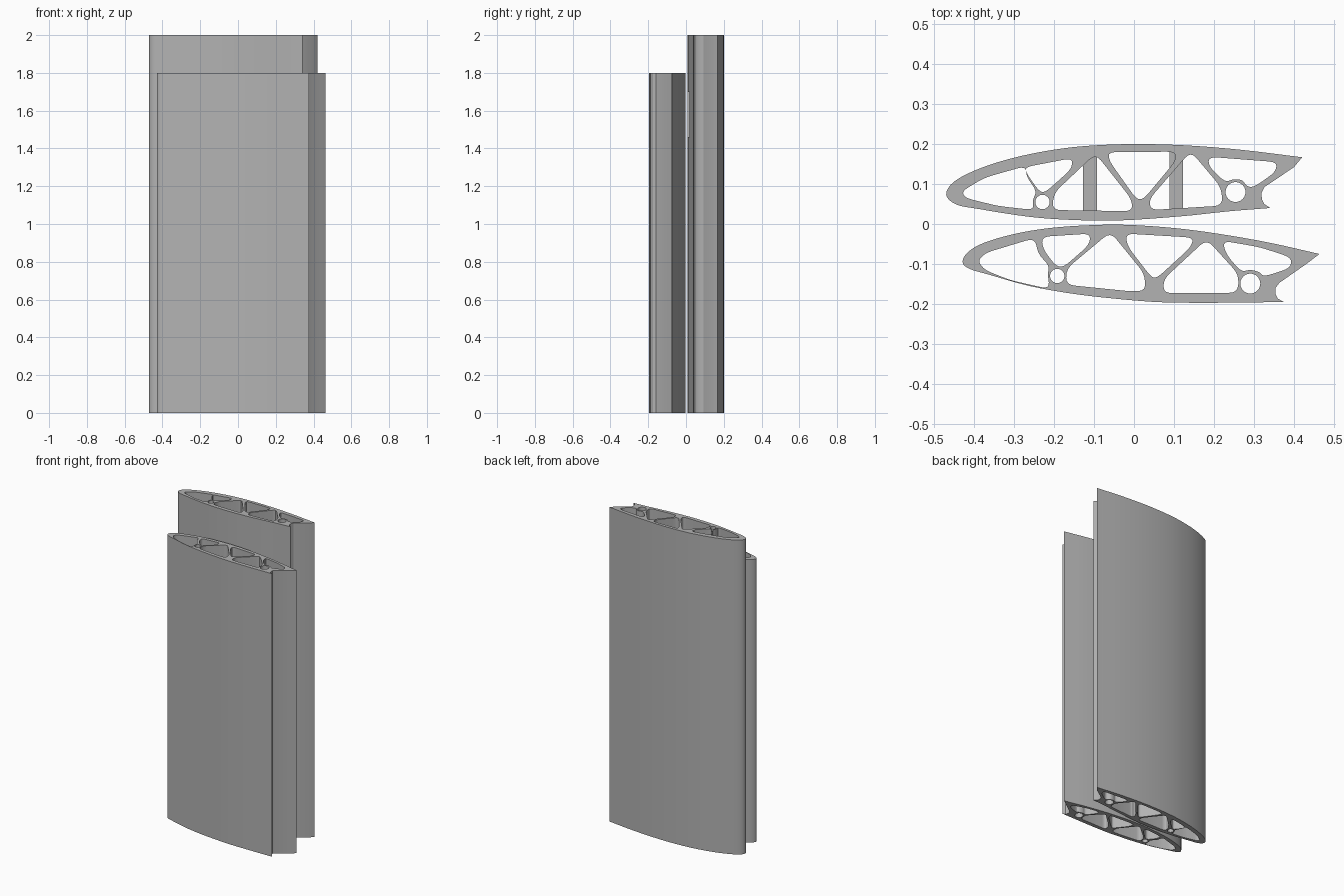
import bpy
import math
from mathutils import Vector

UNIT = 0.001  # profile points are given in thousandths

start_cube = bpy.data.objects.get("Cube")
if start_cube:
    bpy.data.objects.remove(start_cube, do_unlink=True)

grey = bpy.data.materials.new("plain_grey")
grey.use_nodes = True
grey_value = (0.45, 0.45, 0.45, 1)
grey.diffuse_color = grey_value
grey.node_tree.nodes["Principled BSDF"].inputs["Base Color"].default_value = grey_value


def smooth_path(points, steps=4):
    """Pass a smooth open path through the points."""
    pts = [Vector(p) for p in points]
    pts = [pts[0] * 2 - pts[1]] + pts + [pts[-1] * 2 - pts[-2]]
    path = []
    for a, b, c, d in zip(pts, pts[1:], pts[2:], pts[3:]):
        for i in range(steps):
            t = i / steps
            path.append(b + (c - a) * (t / 2)
                        + (a * 2 - b * 5 + c * 4 - d) * (t * t / 2)
                        + (b * 3 - a - c * 3 + d) * (t ** 3 / 2))
    return path + [pts[-2]]


def rounded(corners, reach=22, steps=4):
    """Round every corner of a closed polygon."""
    pts = [Vector(p) for p in corners]
    path = []
    for i, corner in enumerate(pts):
        before, after = pts[i - 1] - corner, pts[(i + 1) % len(pts)] - corner
        start = corner + before.normalized() * min(reach, before.length * 0.45)
        end = corner + after.normalized() * min(reach, after.length * 0.45)
        for k in range(steps + 1):
            t = k / steps
            path.append(start * (1 - t) ** 2 + corner * (2 * t * (1 - t)) + end * t * t)
    return path


def circle(centre, radius, sides=24):
    angles = [math.tau * i / sides for i in range(sides)]
    return [Vector(centre) + Vector((math.cos(a), math.sin(a))) * radius for a in angles]


def finish(obj):
    obj.data.materials.clear()
    obj.data.materials.append(grey)


def extrude_profile(name, loops, height):
    """Fill an outline with holes and extrude it upwards from the ground."""
    curve = bpy.data.curves.new(name + "_profile", "CURVE")
    curve.dimensions = "2D"
    curve.fill_mode = "BOTH"
    curve.extrude = height / 2
    for loop in loops:
        spline = curve.splines.new("POLY")
        spline.points.add(len(loop) - 1)
        for point, co in zip(spline.points, loop):
            point.co = (co.x * UNIT, co.y * UNIT, 0, 1)
        spline.use_cyclic_u = True
    obj = bpy.data.objects.new(name, curve)
    bpy.context.collection.objects.link(obj)
    bpy.ops.object.select_all(action="DESELECT")
    obj.select_set(True)
    bpy.context.view_layer.objects.active = obj
    bpy.ops.object.convert(target="MESH")
    obj = bpy.context.view_layer.objects.active
    for vertex in obj.data.vertices:
        vertex.co.z += height / 2
    # weld the caps to the walls so that edges shade cleanly
    bpy.ops.object.mode_set(mode="EDIT")
    bpy.ops.mesh.select_all(action="SELECT")
    bpy.ops.mesh.remove_doubles(threshold=0.00001)
    bpy.ops.mesh.normals_make_consistent(inside=False)
    bpy.ops.object.mode_set(mode="OBJECT")
    bpy.ops.object.shade_smooth_by_angle(angle=math.radians(25))
    finish(obj)
    return obj


def box(name, low, high):
    low, high = Vector(low), Vector(high)
    bpy.ops.mesh.primitive_cube_add(size=1, location=(low + high) / 2)
    obj = bpy.context.object
    obj.name = name
    obj.scale = high - low
    bpy.ops.object.transform_apply(location=False, rotation=False, scale=True)
    finish(obj)
    return obj


# Tall rear wing: skin from tip over the nose to the tail, then the hinge scoop
rear_skin = [(421, 167), (265, 186), (125, 197), (0, 200), (-110, 196), (-200, 186),
             (-300, 166), (-386, 139), (-449, 107), (-470, 74), (-445, 49), (-385, 37),
             (-262, 18), (-150, 10), (-35, 9), (115, 19), (240, 32), (341, 40)]
rear_scoop = [(326, 50), (320, 62), (319, 78), (326, 92), (400, 142)]
rear_cells = [
    [(-431, 82), (-374, 116), (-271, 145), (-269, 118), (-243, 82), (-254, 60),
     (-251, 35), (-340, 45), (-422, 65)],
    [(-274, 142), (-154, 165), (-156, 138), (-221, 80), (-236, 80), (-266, 122)],
    [(-200, 78), (-96, 176), (-6, 62), (-4, 32), (-205, 35)],
    [(-64, 180), (104, 181), (104, 158), (24, 62), (6, 62), (-62, 158)],
    [(38, 62), (142, 182), (218, 92), (222, 46), (42, 35)],
    [(188, 168), (358, 155), (354, 130), (300, 92), (282, 94), (272, 110),
     (250, 113), (228, 104), (186, 146)],
]
rear_bores = [circle((-229, 55), 18), circle((254, 80), 25)]

# Short front wing
front_skin = [(464, -75), (340, -47), (215, -25), (100, -10), (-20, -2), (-110, -3),
              (-210, -10), (-300, -25), (-375, -47), (-415, -70), (-429, -95),
              (-412, -112), (-362, -127), (-262, -155), (-150, -175), (-35, -188),
              (75, -196), (225, -197), (375, -195)]
front_scoop = [(360, -187), (354, -175), (354, -160), (364, -147), (434, -98)]
front_cells = [
    [(-391, -92), (-371, -72), (-248, -35), (-240, -75), (-212, -104), (-216, -125),
     (-211, -163), (-311, -140), (-374, -115)],
    [(-231, -32), (-109, -24), (-112, -52), (-176, -108), (-196, -105), (-228, -62)],
    [(-169, -112), (-59, -20), (26, -124), (29, -166), (-4, -169), (-170, -152)],
    [(-21, -24), (149, -34), (142, -58), (59, -134), (44, -134), (-16, -56)],
    [(74, -138), (182, -38), (262, -126), (260, -172), (74, -173)],
    [(222, -42), (315, -58), (394, -84), (392, -110), (324, -132), (315, -120),
     (290, -114), (268, -120), (230, -75)],
]
front_bores = [circle((-192, -130), 18), circle((291, -149), 25)]


def wing(name, skin, scoop, cells, bores, height):
    outline = smooth_path(skin) + [Vector(p) for p in scoop]
    return extrude_profile(name, [outline] + [rounded(c) for c in cells] + bores, height)


rear_wing = wing("rear_wing", rear_skin, rear_scoop, rear_cells, rear_bores, 2.0)
front_wing = wing("front_wing", front_skin, front_scoop, front_cells, front_bores, 1.8)

# Access window in the rear wing's inner skin, with a wall at each end
left, right, bottom, top = -0.127, 0.122, 1.46, 1.7
cutter = box("window_cutter", (left, -0.01, bottom), (right, 0.036, top))
cutter.hide_render = True
cutter.hide_viewport = True
window = rear_wing.modifiers.new("window", "BOOLEAN")
window.object = cutter
window.operation = "DIFFERENCE"
window.solver = "EXACT"
for side, edge in (("right", left), ("left", right - 0.033)):
    box("window_wall_" + side, (edge, 0.03, bottom), (edge + 0.034, 0.18, top))
